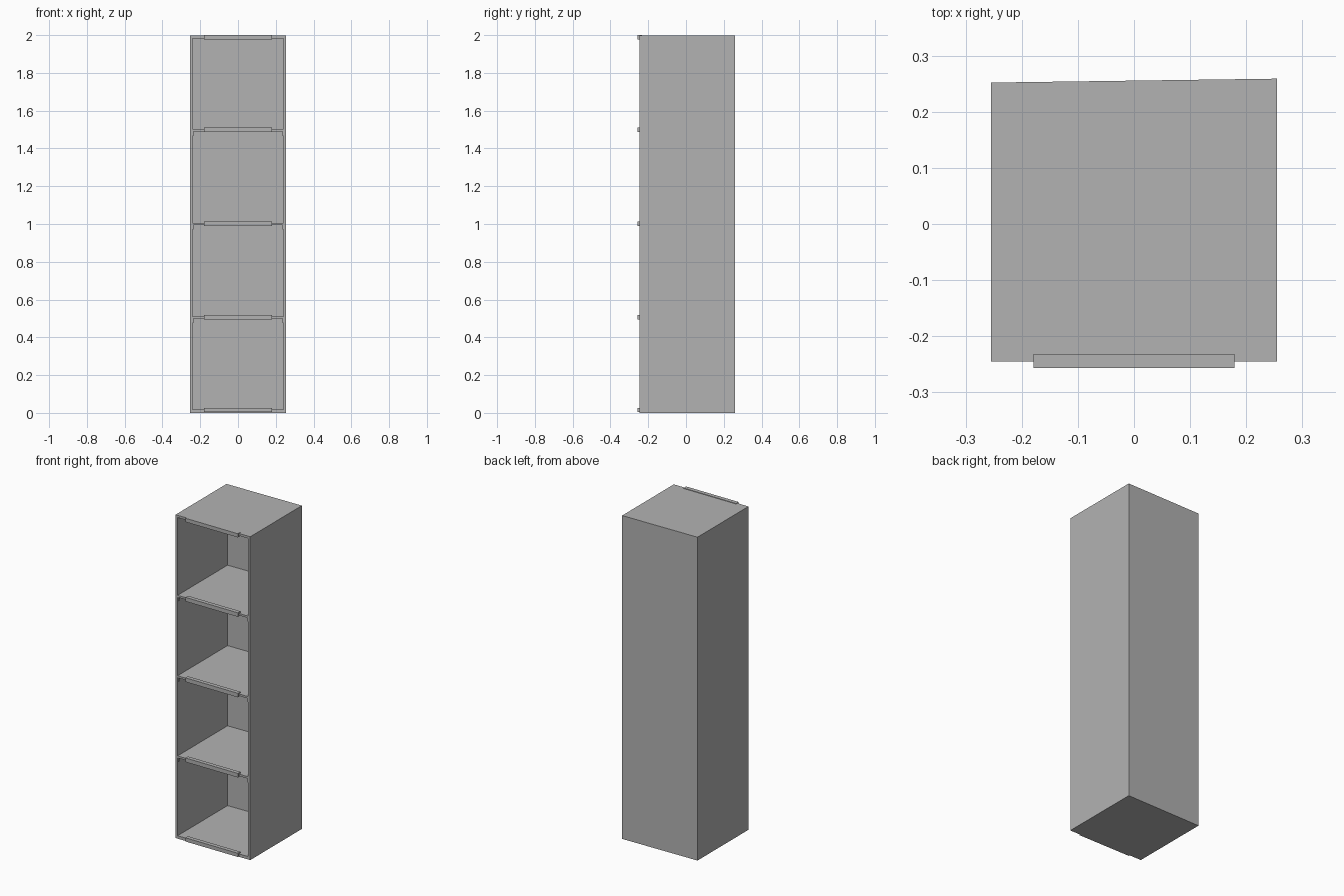
import bpy
import bmesh

cube = bpy.data.objects.get("Cube")
if cube:
    bpy.data.objects.remove(cube, do_unlink=True)

grey = bpy.data.materials.new("plain grey")
grey.use_nodes = True
colour = (0.448, 0.448, 0.448, 1)
grey.diffuse_color = colour
grey.node_tree.nodes["Principled BSDF"].inputs["Base Color"].default_value = colour

HALF, FRONT, TOP = 0.255, -0.245, 1.997
WALL = 0.014
BACK = 0.01


def back_y(x):
    """Rear surface, slightly out of square."""
    return 0.2555 + 0.0137 * x


def box(name, x0, x1, y0, y1, z0, z1):
    """Box whose y limits are numbers or functions of x."""
    mesh = bpy.data.meshes.new(name)
    bm = bmesh.new()
    bmesh.ops.create_cube(bm, size=1)
    for v in bm.verts:
        x = x1 if v.co.x > 0 else x0
        y = y1 if v.co.y > 0 else y0
        z = z1 if v.co.z > 0 else z0
        v.co = (x, y(x) if callable(y) else y, z)
    bm.to_mesh(mesh)
    bm.free()
    mesh.materials.append(grey)
    obj = bpy.data.objects.new(name, mesh)
    bpy.context.collection.objects.link(obj)
    return obj


def inner_back(x):
    return back_y(x) - BACK


# Outer case
inner = HALF - WALL
box("right_side", -HALF, -inner, FRONT, back_y, 0, TOP)
box("left_side", inner, HALF, FRONT, back_y, 0, TOP)
box("back_panel", -inner, inner, inner_back, back_y, 0, TOP)
box("bottom_panel", -inner, inner, FRONT, inner_back, 0, 0.018)
box("top_panel", -inner, inner, FRONT, inner_back, TOP - WALL, TOP)

# Shelves with small front brackets in the corners beneath
for i, z in enumerate((0.505, 1.0, 1.497), 1):
    box(f"shelf_{i}", -inner, inner, FRONT, inner_back, z - 0.006, z + 0.006)
    for side, s in (("right", -1), ("left", 1)):
        xs = sorted((s * inner, s * (inner - 0.006)))
        box(f"{side}_bracket_{i}", *xs, FRONT + 0.002, FRONT + 0.012,
            z - 0.03, z - 0.006)

# Label strips along the front edges
for i, z in enumerate((0.015, 0.507, 1.002, 1.499, 1.9885)):
    half = 0.0115 if i in (0, 4) else 0.0125
    box(f"front_strip_{i}", -0.179, 0.179, -0.257, -0.232, z - half, z + half)
